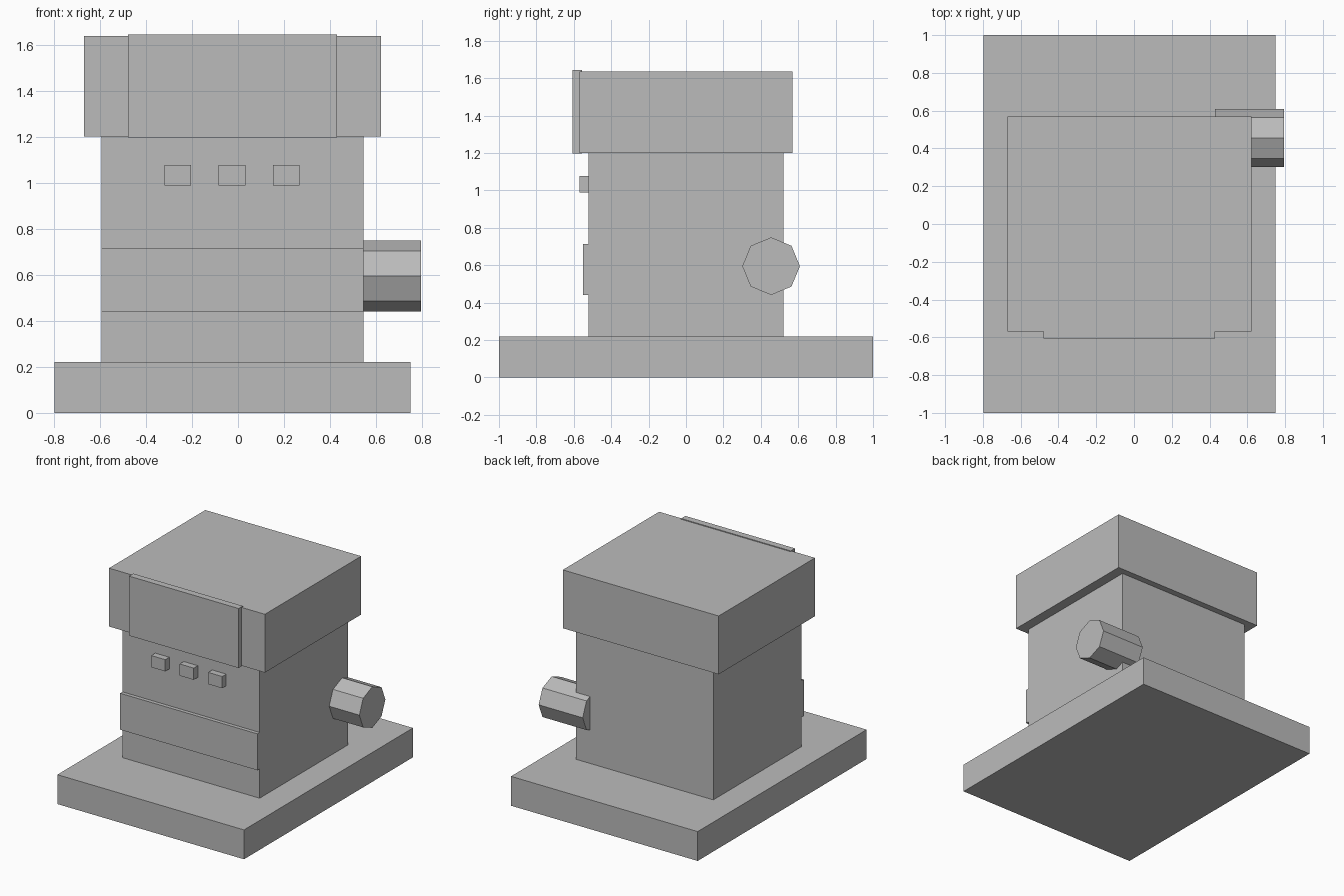
import bpy
import math

if "Cube" in bpy.data.objects:
    bpy.data.objects.remove(bpy.data.objects["Cube"])

grey = bpy.data.materials.new("plain_grey")
grey.diffuse_color = (0.5, 0.5, 0.5, 1)
grey.use_nodes = True
grey.node_tree.nodes["Principled BSDF"].inputs["Base Color"].default_value = grey.diffuse_color


def box(name, x, y, z):
    """Box spanning the given (min, max) range on each axis."""
    spans = (x, y, z)
    bpy.ops.mesh.primitive_cube_add(size=1, location=[(a + b) / 2 for a, b in spans])
    ob = bpy.context.object
    ob.name = name
    ob.scale = [b - a for a, b in spans]
    bpy.ops.object.transform_apply(location=False, rotation=False, scale=True)
    ob.data.materials.append(grey)
    return ob


# Main stack: base slab, body and overhanging head
box("base", (-0.797, 0.75), (-1, 1), (0, 0.22))
box("body", (-0.592, 0.545), (-0.522, 0.522), (0.22, 1.2))
box("head", (-0.67, 0.622), (-0.57, 0.57), (1.2, 1.637))

# Front details: display panel, buttons and raised band
box("display_panel", (-0.478, 0.43), (-0.607, -0.557), (1.197, 1.643))
for i in range(3):
    x = -0.262 + 0.236 * i
    box(f"button_{i + 1}", (x - 0.058, x + 0.058), (-0.57, -0.51), (0.988, 1.076))
box("front_band", (-0.592, 0.545), (-0.55, -0.522), (0.44, 0.713))

# Eight-sided side knob, partly sunk into the body
x0, x1 = 0.43, 0.795
bpy.ops.mesh.primitive_cylinder_add(
    vertices=8, radius=0.154, depth=x1 - x0,
    location=((x0 + x1) / 2, 0.455, 0.595), rotation=(0, math.pi / 2, 0))
knob = bpy.context.object
knob.name = "side_knob"
knob.data.materials.append(grey)
